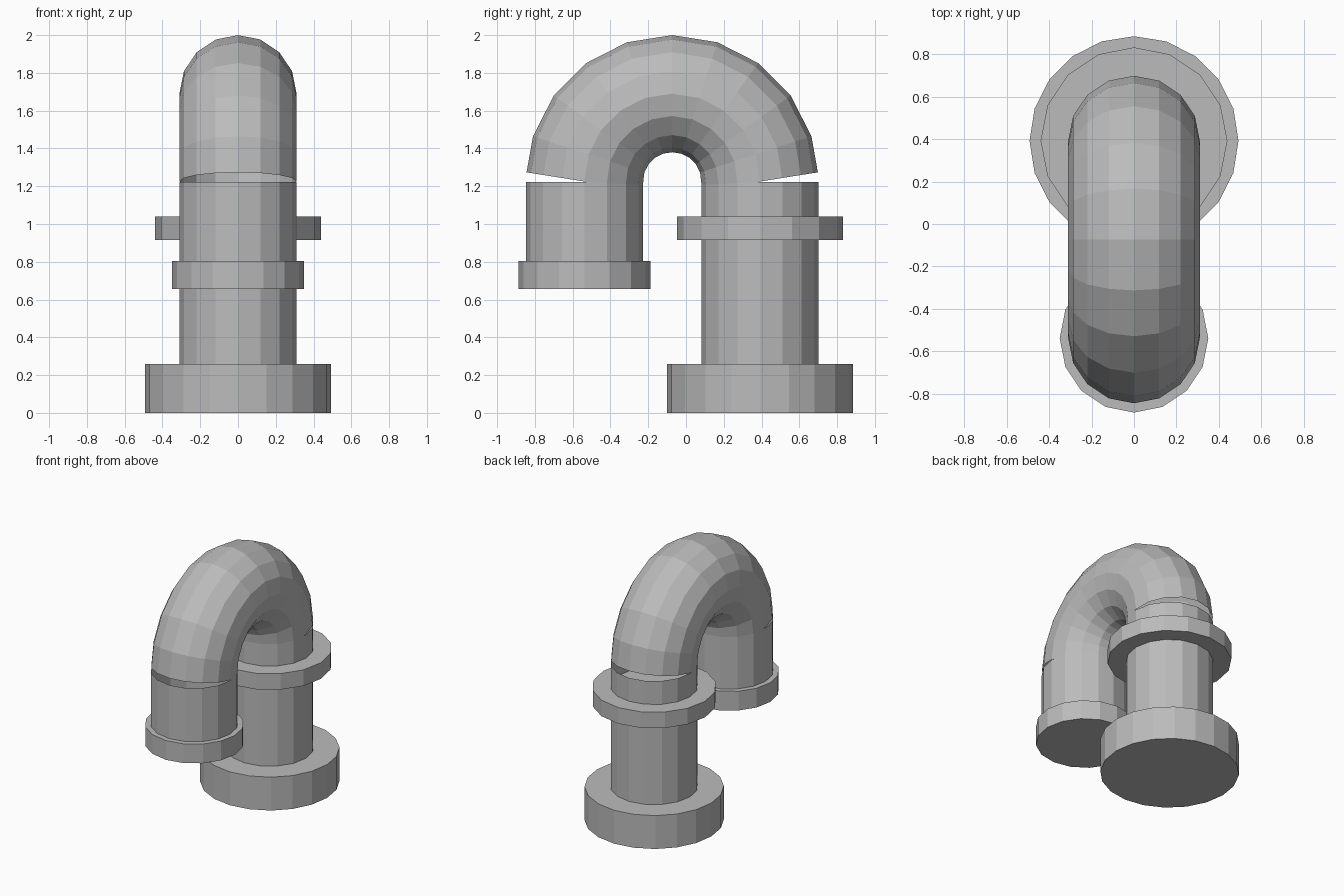
import bpy, bmesh
from math import cos, sin, pi, radians
from mathutils import Vector, Matrix

cube = bpy.data.objects.get("Cube")
if cube:
    bpy.data.objects.remove(cube, do_unlink=True)

GREY = (0.5, 0.5, 0.5, 1)
metal = bpy.data.materials.new("grey metal")
metal.use_nodes = True
metal.diffuse_color = GREY
metal.node_tree.nodes["Principled BSDF"].inputs["Base Color"].default_value = GREY

PIPE_R = 0.31      # pipe radius
BEND_R = 0.465     # bend centreline radius
MID_Y = -0.073     # bend centre
BEND_Z = 1.225
BACK_Y, FRONT_Y = MID_Y + BEND_R, MID_Y - BEND_R


def finish(name, bm):
    mesh = bpy.data.meshes.new(name)
    bm.to_mesh(mesh)
    bm.free()
    mesh.materials.append(metal)
    obj = bpy.data.objects.new(name, mesh)
    bpy.context.collection.objects.link(obj)
    return obj


def cylinder(name, y, z0, z1, radius, sides=16, caps=True):
    bm = bmesh.new()
    bmesh.ops.create_cone(bm, cap_ends=caps, segments=sides, radius1=radius,
                          radius2=radius, depth=z1 - z0,
                          matrix=Matrix.Translation((0, y, (z0 + z1) / 2)))
    return finish(name, bm)


def bend(name, steps=10, sides=16):
    """Open half-circle tube whose end rings lean half a step inward."""
    bm = bmesh.new()
    rings = []
    lean = pi / steps / 2
    for i in range(steps + 1):
        a = pi * i / steps
        centre = Vector((0, MID_Y + BEND_R * cos(a), BEND_Z + BEND_R * sin(a)))
        tilt = min(max(a, lean), pi - lean)
        out = Vector((0, cos(tilt), sin(tilt)))
        ring = []
        for j in range(sides):
            t = 2 * pi * j / sides
            ring.append(bm.verts.new(
                centre + PIPE_R * (out * cos(t) + Vector((sin(t), 0, 0)))))
        rings.append(ring)
    for r0, r1 in zip(rings, rings[1:]):
        for j in range(sides):
            k = (j + 1) % sides
            bm.faces.new((r0[j], r0[k], r1[k], r1[j]))
    bm.normal_update()
    # Make the tube walls face outward
    top = max(bm.faces, key=lambda f: f.calc_center_median().z)
    if top.normal.z < 0:
        bmesh.ops.reverse_faces(bm, faces=bm.faces[:])
    return finish(name, bm)


# Standing pipe at the back with its foot and flange
cylinder("base_flange", BACK_Y, 0, 0.26, 0.492, sides=20)
cylinder("back_pipe", BACK_Y, 0.1, 1.222, PIPE_R, caps=False)
cylinder("upper_flange", BACK_Y, 0.915, 1.04, 0.44)

# Hanging outlet at the front
cylinder("front_pipe", FRONT_Y, 0.7, 1.222, PIPE_R, caps=False)
cylinder("outlet_collar", FRONT_Y, 0.655, 0.805, 0.35)

# Curved top joining the two
bend("pipe_bend")
